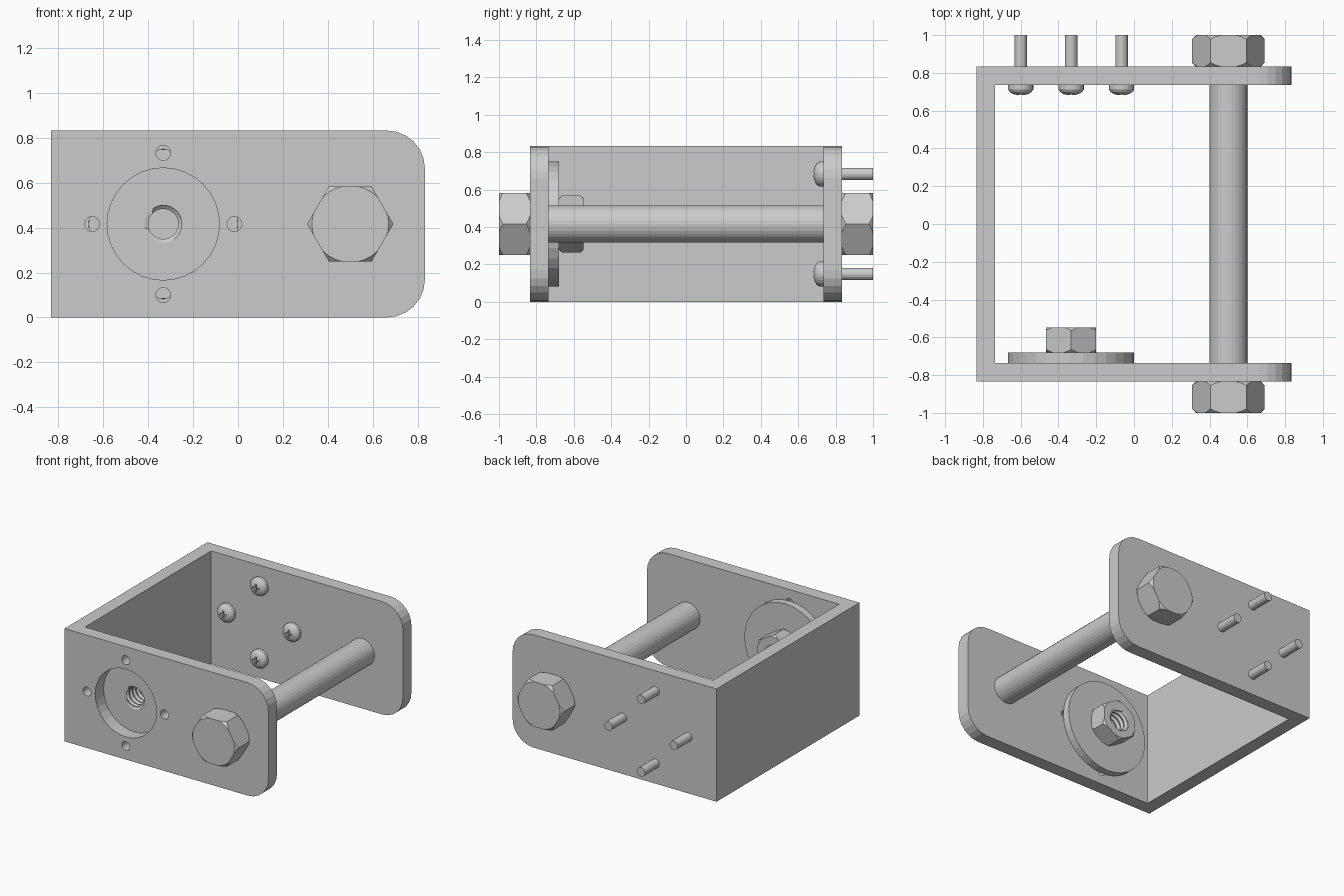
import bpy, bmesh
from math import cos, sin, pi
from mathutils import Vector, Matrix

if "Cube" in bpy.data.objects:
    bpy.data.objects.remove(bpy.data.objects["Cube"])

S, T, H = 0.833, 0.098, 0.833      # half width, plate thickness, height
ZC = H / 2
PX, BX = -0.333, 0.5               # x of the nut plate and of the long bolt


def make(name, bm, loc=(0, 0, 0)):
    bmesh.ops.recalc_face_normals(bm, faces=bm.faces[:])
    me = bpy.data.meshes.new(name)
    bm.to_mesh(me)
    bm.free()
    ob = bpy.data.objects.new(name, me)
    ob.location = loc
    bpy.context.collection.objects.link(ob)
    return ob


def lathe(name, prof, loc, n=32, closed=False, start=0.0):
    """Turn (radius, y) points about the y axis."""
    bm = bmesh.new()
    vs = [bm.verts.new((r * cos(start), y, r * sin(start))) for r, y in prof]
    for a, b in zip(vs, vs[1:]):
        bm.edges.new((a, b))
    if closed:
        bm.edges.new((vs[-1], vs[0]))
    bmesh.ops.spin(bm, geom=bm.verts[:] + bm.edges[:], cent=(0, 0, 0),
                   axis=(0, 1, 0), angle=2 * pi, steps=n)
    bmesh.ops.remove_doubles(bm, verts=bm.verts[:], dist=1e-5)
    return make(name, bm, loc)


def rod(name, r, y0, y1, loc, n=32, start=0.0):
    return lathe(name, [(0, y0), (r, y0), (r, y1), (0, y1)], loc, n, False, start)


def cut(ob, tool, op='DIFFERENCE'):
    bpy.context.view_layer.update()
    m = ob.modifiers.new('cut', 'BOOLEAN')
    m.operation, m.object, m.solver = op, tool, 'EXACT'
    bpy.context.view_layer.objects.active = ob
    bpy.ops.object.modifier_apply(modifier=m.name)
    bpy.data.objects.remove(tool)


def hexagon(name, R, y0, y1, loc, start, end_r, c, bore=0.0):
    """Hex block with turned chamfers at both ends and an optional bore."""
    ob = rod(name, R, y0, y1, loc, 6, start)
    e = 0.01
    prof = [(bore, y0 - e), (end_r - e, y0 - e), (end_r + c, y0 + c),
            (end_r + c, y1 - c), (end_r - e, y1 + e), (bore, y1 + e)]
    cut(ob, lathe('chamfer', prof, loc, 32, bore > 0), 'INTERSECT')
    return ob


# U-shaped bracket with rounded free ends
bm = bmesh.new()
i = S - T
outline = [(-S, -S), (S, -S), (S, -i), (-i, -i), (-i, i), (S, i), (S, S), (-S, S)]
face = bm.faces.new([bm.verts.new((x, y, 0)) for x, y in outline])
ext = bmesh.ops.extrude_face_region(bm, geom=[face])
bmesh.ops.translate(bm, vec=(0, 0, H),
                    verts=[v for v in ext['geom'] if isinstance(v, bmesh.types.BMVert)])
corners = [e for e in bm.edges
           if all(abs(v.co.x - S) < 1e-4 for v in e.verts)
           and abs(e.verts[0].co.z - e.verts[1].co.z) < 1e-4]
bmesh.ops.bevel(bm, geom=corners, offset=0.17, segments=6, profile=0.5, affect='EDGES')
bracket = make('bracket', bm)

# large opening and four small holes in the front arm
cut(bracket, rod('cutter', 0.25, -0.9, -0.71, (PX, 0, ZC)))
for dx, dz in ((1, 0), (-1, 0), (0, 1), (0, -1)):
    cut(bracket, rod('cutter', 0.033, -0.9, -0.71,
                     (PX + dx * 0.317, 0, ZC + dz * 0.317), 16))

# long bolt and its two hex ends
rod('bolt_rod', 0.1, -0.999, 0.999, (BX, 0, ZC))
for side, y in (('front', -1.0), ('back', S)):
    hexagon(side + '_bolt_hex', 0.192, y, y + 1 - S, (BX, 0, ZC), 0, 0.171, 0.026)

# round plate and nut behind the opening
Y0, Y1, Y2, BORE = -i, -0.68, -0.547, 0.083
lathe('nut_plate', [(BORE, Y0), (0.333, Y0), (0.333, Y1), (BORE, Y1)],
      (PX, 0, ZC), 32, True)
hexagon('nut', 0.153, Y1, Y2, (PX, 0, ZC), pi / 2, 0.137, 0.02, BORE)

# helical thread inside the bore
bm = bmesh.new()
n, pitch = 32, 0.038
section = [(BORE, 0), (BORE, 0.1), (0.067, 0.45), (0.067, 0.65), (BORE, 1.0)]
turns = int((Y2 - Y0) / pitch) + 2
prev = None
for s in range(turns * n + 1):
    a = 2 * pi * s / n
    ring = []
    for r, f in section:
        y = Y0 + (s / n - 1 + f) * pitch
        if y <= Y0 or y >= Y2:
            y, r = min(max(y, Y0), Y2), BORE
        ring.append(bm.verts.new((r * cos(a), y, r * sin(a))))
    if prev:
        for j in range(len(ring) - 1):
            bm.faces.new((prev[j], ring[j], ring[j + 1], prev[j + 1]))
    prev = ring
bmesh.ops.remove_doubles(bm, verts=bm.verts[:], dist=1e-5)
bmesh.ops.dissolve_degenerate(bm, edges=bm.edges[:], dist=1e-5)
make('nut_thread', bm, (PX, 0, ZC))

# four pan-head screws with cross slots in the back arm
screw = lathe('screw_1', [(0, -0.054), (0.022, -0.052), (0.042, -0.046), (0.058, -0.036),
                          (0.067, -0.022), (0.067, 0), (0.033, 0), (0.033, 1 - i),
                          (0, 1 - i)], (0, 0, 0), 24)
for sx, sz in ((0.07, 0.015), (0.015, 0.07)):
    bm = bmesh.new()
    bmesh.ops.create_cube(bm, size=1, matrix=Matrix.Diagonal((sx, 0.06, sz, 1)))
    for v in bm.verts:                 # taper towards the bottom of the slot
        if v.co.y > 0:
            v.co.x *= 0.6
            v.co.z *= 0.6
    cut(screw, make('slot', bm, (0, -0.054, 0)))
for k, (dx, dz) in enumerate(((1, 0), (-1, 0), (0, 1), (0, -1))):
    ob = screw
    if k:
        ob = bpy.data.objects.new('screw_%d' % (k + 1), screw.data)
        bpy.context.collection.objects.link(ob)
    ob.location = Vector((PX + dx * 0.267, i, ZC + dz * 0.267))
